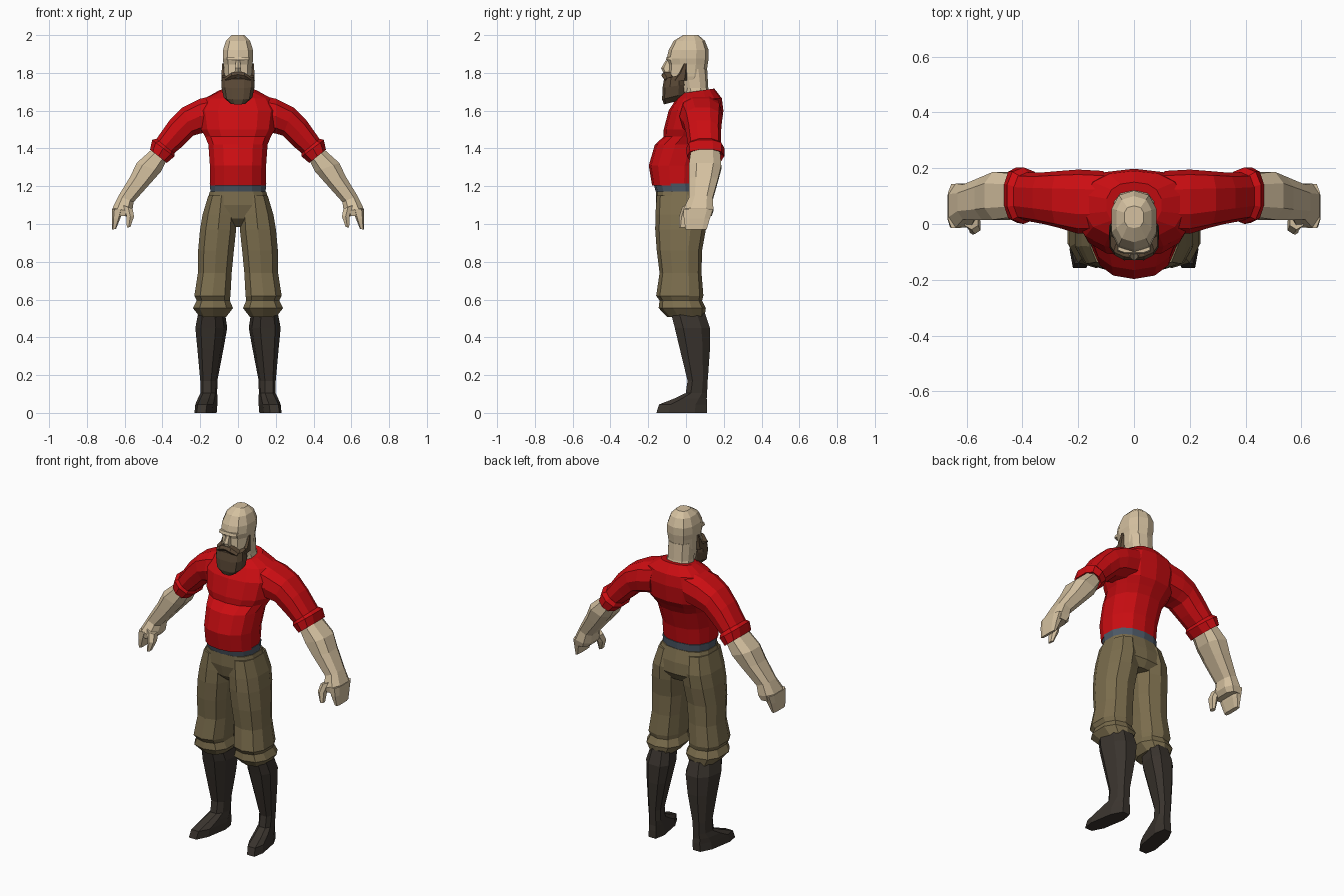
import bpy, bmesh, math

def material(name, rgb):
    m = bpy.data.materials.new(name)
    m.diffuse_color = (*rgb, 1)
    return m

SKIN = material("skin", (0.66, 0.53, 0.35))
RED = material("red cloth", (0.60, 0.004, 0.006))
KHAKI = material("khaki cloth", (0.20, 0.155, 0.075))
BOOT = material("dark leather", (0.042, 0.034, 0.027))
BEARD = material("brown hair", (0.105, 0.068, 0.038))
BELT = material("blue grey belt", (0.075, 0.10, 0.135))

def loft(name, rings, mat, sides=10, power=0.8, mirror=False, shear=0.0):
    """Skin rings (xa, za, xb, zb, y_front, y_back[, back_lift]) and cap both ends."""
    bm = bmesh.new()
    loops = []
    for xa, za, xb, zb, yf, yb, *lift in rings:
        loop = []
        for i in range(sides):
            a = 2 * math.pi * (i + 0.5) / sides
            u, v = (math.copysign(abs(t) ** power, t) for t in (math.cos(a), math.sin(a)))
            y = (yf + yb) / 2 + v * (yb - yf) / 2
            x = (xa + xb) / 2 + u * (xa - xb) / 2 + shear * y
            z = (za + zb) / 2 + u * (za - zb) / 2 + (lift[0] * v if lift else 0)
            loop.append(bm.verts.new((x, y, z)))
        loops.append(loop)
    for p, q in zip(loops, loops[1:]):
        for i in range(sides):
            j = (i + 1) % sides
            bm.faces.new((p[i], p[j], q[j], q[i]))
    bm.faces.new(loops[0])
    bm.faces.new(loops[-1])
    bmesh.ops.recalc_face_normals(bm, faces=bm.faces)
    mesh = bpy.data.meshes.new(name)
    bm.to_mesh(mesh)
    bm.free()
    mesh.materials.append(mat)
    ob = bpy.data.objects.new(name, mesh)
    bpy.context.collection.objects.link(ob)
    if mirror:
        ob.modifiers.new("mirror", 'MIRROR').use_mirror_merge = False
    return ob

def body(rows):
    """Centred level rings from (half_width, z, y_front, y_back[, lift])."""
    return [(h, z, -h, z, *rest) for h, z, *rest in rows]

def limb(rows):
    """Level rings from (x_outer, x_inner, z, y_front, y_back)."""
    return [(xo, z, xi, z, *rest) for xo, xi, z, *rest in rows]

# Shirt: round belly, crease under the chest, broad back
loft("shirt", body([
    (0.150, 1.205, -0.180, 0.085), (0.152, 1.31, -0.197, 0.10),
    (0.160, 1.42, -0.165, 0.135), (0.178, 1.463, -0.118, 0.16),
    (0.200, 1.50, -0.118, 0.185), (0.215, 1.60, -0.092, 0.198),
    (0.180, 1.665, -0.050, 0.190), (0.10, 1.705, -0.015, 0.150, 0.012)]), RED, 14, 0.85)

# Sleeves from inside the shoulder to the elbow, with rolled cuffs
loft("sleeve", [
    (0.10, 1.690, 0.12, 1.49, -0.03, 0.190), (0.20, 1.667, 0.20, 1.475, -0.035, 0.195),
    (0.295, 1.62, 0.235, 1.465, -0.015, 0.190), (0.365, 1.55, 0.285, 1.415, 0.0, 0.185),
    (0.435, 1.45, 0.345, 1.365, 0.012, 0.185)], RED, 10, 0.8, True)
loft("cuff", [
    (0.425, 1.455, 0.335, 1.375, 0.015, 0.185), (0.457, 1.447, 0.335, 1.355, 0.0, 0.203),
    (0.467, 1.395, 0.375, 1.322, 0.005, 0.203), (0.450, 1.395, 0.380, 1.340, 0.03, 0.18)],
    RED, 10, 0.8, True)

# Forearms, hands, fingers and thumbs
loft("forearm", [
    (0.455, 1.400, 0.375, 1.335, 0.02, 0.185), (0.54, 1.325, 0.405, 1.275, 0.01, 0.192),
    (0.575, 1.25, 0.455, 1.22, 0.01, 0.175), (0.635, 1.15, 0.55, 1.115, 0.012, 0.145),
    (0.667, 1.085, 0.557, 1.065, -0.018, 0.150), (0.662, 1.045, 0.578, 1.04, -0.012, 0.140)],
    SKIN, 8, 0.75, True)
loft("fingers", [
    (0.668, 1.08, 0.605, 1.08, -0.018, 0.148), (0.669, 1.03, 0.622, 1.03, -0.015, 0.130),
    (0.667, 0.97, 0.645, 0.975, -0.005, 0.112)], SKIN, 8, 0.6, True)
loft("thumb", [
    (0.61, 1.10, 0.555, 1.08, -0.02, 0.05), (0.592, 1.04, 0.548, 1.04, -0.036, 0.025),
    (0.590, 0.98, 0.568, 0.985, -0.038, 0.0)], SKIN, 6, 0.8, True)

# Belt, seat and trouser legs gathered below the knee
loft("belt", body([(0.148, 1.16, -0.157, 0.085), (0.153, 1.215, -0.172, 0.09)]), BELT, 14, 0.85)
loft("trouser_seat", body([
    (0.152, 1.172, -0.160, 0.088), (0.172, 1.10, -0.160, 0.108),
    (0.185, 1.03, -0.140, 0.112), (0.10, 0.985, -0.09, 0.085)]), KHAKI, 14, 0.75)
loft("trouser_leg", limb([
    (0.160, 0.015, 1.15, -0.155, 0.09), (0.191, 0.004, 1.05, -0.162, 0.112),
    (0.205, 0.006, 0.97, -0.163, 0.105), (0.215, 0.018, 0.86, -0.155, 0.085),
    (0.216, 0.030, 0.74, -0.140, 0.082), (0.235, 0.036, 0.62, -0.158, 0.092),
    (0.222, 0.040, 0.595, -0.140, 0.085), (0.243, 0.022, 0.555, -0.145, 0.105),
    (0.205, 0.060, 0.508, -0.10, 0.098)]), KHAKI, 10, 0.8, True)

# Tall boots with turned-out feet
loft("boot", limb([
    (0.208, 0.075, 0.53, -0.085, 0.105), (0.228, 0.066, 0.45, -0.065, 0.132),
    (0.220, 0.088, 0.34, -0.038, 0.132), (0.208, 0.122, 0.17, 0.005, 0.118),
    (0.205, 0.122, 0.105, -0.005, 0.115), (0.212, 0.118, 0.075, -0.07, 0.115),
    (0.215, 0.115, 0.045, -0.15, 0.12), (0.218, 0.118, 0.0, -0.165, 0.12)]),
    BOOT, 8, 0.75, True, -0.17)

# Neck and bald head
loft("neck", body([(0.085, 1.66, -0.01, 0.14), (0.072, 1.72, -0.02, 0.118),
                   (0.072, 1.82, -0.04, 0.112)]), SKIN, 10)
loft("head", body([
    (0.058, 1.70, -0.09, 0.06), (0.076, 1.78, -0.096, 0.105), (0.079, 1.845, -0.092, 0.115),
    (0.084, 1.875, -0.102, 0.120), (0.083, 1.92, -0.092, 0.120),
    (0.066, 1.97, -0.065, 0.10), (0.036, 2.0, -0.015, 0.065)]), SKIN, 10, 0.8)
loft("nose", body([(0.012, 1.865, -0.108, -0.07), (0.017, 1.825, -0.132, -0.07),
                   (0.020, 1.805, -0.122, -0.07)]), SKIN, 6)
loft("brow", body([(0.062, 1.868, -0.108, -0.06), (0.060, 1.885, -0.103, -0.06)]), SKIN, 8, 0.6)

# Full beard, sideburns and moustache
loft("beard", body([
    (0.045, 1.645, -0.118, -0.02, 0.012), (0.078, 1.675, -0.128, 0.0, 0.016),
    (0.090, 1.73, -0.126, 0.004, 0.01), (0.087, 1.783, -0.118, 0.004, 0.015)]), BEARD, 12, 0.75)
loft("sideburn", limb([(0.090, 0.06, 1.76, -0.07, 0.004), (0.088, 0.06, 1.80, -0.035, 0.004),
                       (0.085, 0.07, 1.85, -0.010, 0.003)]), BEARD, 6, 0.6, True)
loft("moustache", [
    (0.0, 1.808, 0.0, 1.775, -0.128, -0.08), (0.035, 1.805, 0.035, 1.765, -0.130, -0.07),
    (0.072, 1.775, 0.065, 1.755, -0.112, -0.06)], BEARD, 6, 0.8, True)
